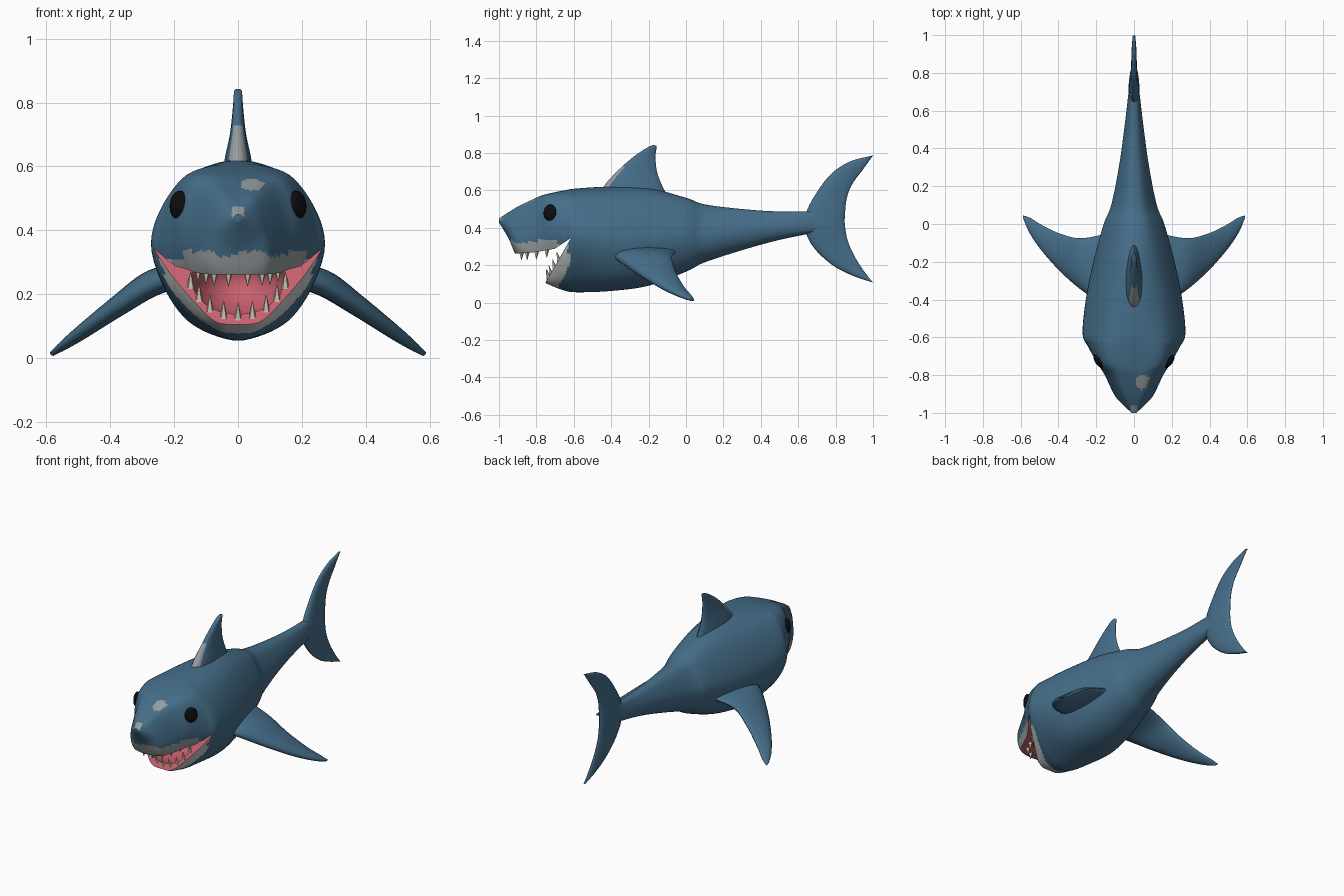
import bpy, bmesh, math
from mathutils import Vector, Matrix

if "Cube" in bpy.data.objects:
    bpy.data.objects.remove(bpy.data.objects["Cube"])


def mat(name, r, g, b):
    m = bpy.data.materials.new(name)
    m.diffuse_color = (r, g, b, 1)
    m.use_nodes = True
    m.node_tree.nodes["Principled BSDF"].inputs["Base Color"].default_value = m.diffuse_color
    return m


BLUE = mat("blue skin", 0.06, 0.155, 0.25)
PALE = mat("pale jaw", 0.58, 0.61, 0.61)
GREY = mat("grey patch", 0.31, 0.34, 0.35)
PINK = mat("pink mouth", 0.58, 0.115, 0.155)
CREAM = mat("cream teeth", 0.62, 0.58, 0.46)
BLACK = mat("black eye", 0.004, 0.004, 0.005)


def smooth(rows, n, closed=False):
    """Catmull-Rom interpolation of rows of numbers."""
    k = len(rows)
    get = (lambda i: rows[i % k]) if closed else (lambda i: rows[max(0, min(k - 1, i))])
    out = []
    for i in range(k if closed else k - 1):
        a, b, c, d = get(i - 1), get(i), get(i + 1), get(i + 2)
        for s in range(n):
            t = s / n
            out.append([q + 0.5 * t * (r - p + t * (2*p - 5*q + 4*r - e + t * (3*(q - r) + e - p)))
                        for p, q, r, e in zip(a, b, c, d)])
    if not closed:
        out.append(list(rows[-1]))
    return out


def finish(name, bm, mats):
    bmesh.ops.recalc_face_normals(bm, faces=bm.faces)
    me = bpy.data.meshes.new(name)
    bm.to_mesh(me)
    bm.free()
    for m in mats:
        me.materials.append(m)
    ob = bpy.data.objects.new(name, me)
    bpy.context.collection.objects.link(ob)
    return ob


def activate(ob):
    bpy.ops.object.select_all(action='DESELECT')
    ob.select_set(True)
    bpy.context.view_layer.objects.active = ob


def shade(ob, deg=40):
    activate(ob)
    bpy.ops.object.shade_smooth_by_angle(angle=math.radians(deg))


def skin(name, rings, mats):
    bm = bmesh.new()
    vs = [[bm.verts.new(p) for p in ring] for ring in rings]
    n = len(vs[0])
    for a, b in zip(vs, vs[1:]):
        for i in range(n):
            bm.faces.new((a[i], a[(i + 1) % n], b[(i + 1) % n], b[i]))
    bm.faces.new(vs[0])
    bm.faces.new(vs[-1])
    return finish(name, bm, mats)


# Body stations: y, top z, brow x z, cheek x z, low x z, bottom z
stations = [
    (-1.0, .45, .008, .447, .012, .44, .008, .432, .428),
    (-.95, .482, .042, .47, .066, .41, .05, .365, .345),
    (-.9, .51, .065, .498, .105, .37, .09, .275, .24),
    (-.8, .56, .11, .535, .155, .36, .11, .20, .14),
    (-.74, .58, .15, .553, .19, .36, .095, .135, .10),
    (-.65, .60, .172, .562, .243, .36, .15, .15, .064),
    (-.58, .61, .174, .56, .272, .36, .17, .15, .055),
    (-.4, .62, .165, .55, .255, .33, .17, .13, .062),
    (-.2, .612, .13, .545, .215, .34, .15, .16, .09),
    (0, .56, .09, .52, .16, .36, .115, .22, .165),
    (.1, .525, .065, .49, .12, .36, .09, .26, .215),
    (.3, .50, .045, .475, .08, .39, .06, .315, .28),
    (.5, .487, .03, .47, .052, .41, .04, .36, .335),
    (.72, .49, .018, .48, .026, .43, .022, .39, .38)]
rings = []
for y, zt, bx, bz, sx, sz, lx, lz, zb in smooth(stations, 9):
    loop = [(0, zt), (bx, bz), (sx, sz), (lx, lz), (0, zb), (-lx, lz), (-sx, sz), (-bx, bz)]
    rings.append([(x, y, z) for x, z in smooth(loop, 9, True)])
body = skin("body", rings, [BLUE, PALE, GREY, PINK])

# Pale chin, grey upper lip, forehead and nose patches
for f in body.data.polygons:
    x, y, z = f.center
    if z < .335 and y < -.62:
        if y < -.67 + (z - .11) * .5 and z < .26:
            f.material_index = 1
        if z > .255 and y < -.69 and z < .33 + .012 * math.sin(x * 40):
            f.material_index = 2
        elif z >= .26 and y < -.64 + (z - .26) * .3 and y > -.69 and z < .3:
            f.material_index = 1
    if y < -.72 and ((x - .045) / .035) ** 2 + ((z - .543) / .018) ** 2 < 1:
        f.material_index = 2
    if y < -.965 and abs(x) < .02 and z > .44:
        f.material_index = 2

# Mouth cutters: open wedge and inner cavity
bm = bmesh.new()
wedge = [(-1.1, .255), (-.9, .262), (-.8, .27), (-.7, .288), (-.615, .345),
         (-.75, .11), (-.80, .02), (-1.1, .02)]
face = bm.faces.new([bm.verts.new((-.4, y, z)) for y, z in wedge])
ext = bmesh.ops.extrude_face_region(bm, geom=[face])
bmesh.ops.translate(bm, vec=(.8, 0, 0),
                    verts=[v for v in ext["geom"] if isinstance(v, bmesh.types.BMVert)])
gap = finish("mouth_gap_cutter", bm, [PINK])
bm = bmesh.new()
bmesh.ops.create_uvsphere(bm, u_segments=32, v_segments=20, radius=1,
                          matrix=Matrix.Translation((0, -.62, .24)) @ Matrix.Diagonal((.15, .22, .12, 1)))
cavity = finish("mouth_cavity_cutter", bm, [PINK])
for cutter in (gap, cavity):
    mod = body.modifiers.new("cut", 'BOOLEAN')
    mod.operation = 'DIFFERENCE'
    mod.solver = 'EXACT'
    mod.material_mode = 'TRANSFER'
    mod.object = cutter
    activate(body)
    bpy.ops.object.modifier_apply(modifier=mod.name)
for cutter in (gap, cavity):
    bpy.data.objects.remove(cutter)
shade(body)


# Fins: sections of (lead point, trail point, half thickness)
def fin(name, sections, normal, mirror=1):
    n = Vector(normal).normalized()
    rings = []
    for r in smooth([tuple(a) + tuple(b) + (t,) for a, b, t in sections], 6):
        a, b, t = Vector(r[:3]), Vector(r[3:6]), r[6]
        ring = []
        for i in range(20):
            w = 2 * math.pi * i / 20
            u = (1 - math.cos(w)) / 2
            p = a.lerp(b, u) + n * (t * math.sin(w) * (1.1 - .4 * u))
            ring.append((p.x * mirror, p.y, p.z))
        rings.append(ring)
    ob = skin(name, rings, [BLUE, GREY])
    shade(ob, 60)
    return ob


def flat(rows):
    return [((0, a, b), (0, c, d), t) for a, b, c, d, t in rows]


dorsal = fin("dorsal_fin", flat([
    (-.47, .54, -.08, .54, .055), (-.44, .62, -.125, .62, .046), (-.37, .70, -.155, .70, .028),
    (-.28, .78, -.163, .78, .018), (-.205, .83, -.157, .83, .014), (-.175, .842, -.16, .84, .009)]),
    (1, 0, 0))
for f in dorsal.data.polygons:
    if f.center.z < .725 and f.normal.y < -.3:
        f.material_index = 1

fin("tail_fin", flat([
    (.985, .783, 1.0, .787, .008), (.88, .755, .945, .71, .014), (.78, .692, .89, .635, .017),
    (.70, .59, .86, .56, .021), (.645, .485, .85, .47, .03), (.64, .38, .85, .41, .03),
    (.69, .285, .865, .33, .022), (.79, .195, .90, .25, .017), (.9, .14, .95, .17, .014),
    (.985, .112, 1.0, .106, .008)]), (1, 0, 0))

pectoral = [((.14, -.42, .26), (.10, -.04, .28), .05), ((.25, -.37, .235), (.27, -.075, .245), .045),
            ((.37, -.27, .165), (.38, -.055, .165), .036), ((.48, -.15, .09), (.48, -.01, .085), .026),
            ((.55, -.05, .04), (.545, .03, .037), .016), ((.58, .02, .014), (.586, .045, .013), .008)]
for side, label in ((1, "left"), (-1, "right")):
    fin(label + "_pectoral_fin", pectoral, (.55, 0, .83), side)

# Eyes: flattened balls set on the head surface
for side, label in ((1, "left"), (-1, "right")):
    hit, loc, nor, _ = body.ray_cast(Vector((side * .5, -.73, .48)), Vector((-side, 0, 0)))
    if not hit:
        loc = Vector((side * .165, -.73, .48))
    d = Vector((side * .8, -.6, .1)).normalized()
    bm = bmesh.new()
    bmesh.ops.create_uvsphere(bm, u_segments=24, v_segments=14, radius=1, matrix=(
        Matrix.Translation(loc - d * .004) @ d.to_track_quat('Z', 'Y').to_matrix().to_4x4()
        @ Matrix.Diagonal((.04, .045, .02, 1))))
    shade(finish(label + "_eye", bm, [BLACK]), 60)


# Teeth: small four-sided cones along both lips
def teeth(name, places, height, direction):
    bm = bmesh.new()
    q = Vector(direction).to_track_quat('Z', 'Y').to_matrix().to_4x4()
    for x, y, z in places:
        for s in ((1, -1) if x else (1,)):
            bmesh.ops.create_cone(bm, cap_ends=True, segments=5, radius1=.015, radius2=.001, depth=height,
                                  matrix=Matrix.Translation((s * x, y, z)) @ q
                                  @ Matrix.Translation((0, 0, height * .38)))
    finish(name, bm, [CREAM])


lower = [(0, .122), (.045, .127), (.088, .147), (.122, .18), (.148, .22)]
teeth("lower_teeth", [(x, -.742 + (z - .11) * .575, z) for x, z in lower], .06, (0, -.25, 1))
teeth("upper_teeth", [(.03, -.88, .266), (.075, -.85, .267), (.1, -.80, .271), (.125, -.745, .28)],
      .045, (0, 0, -1))
